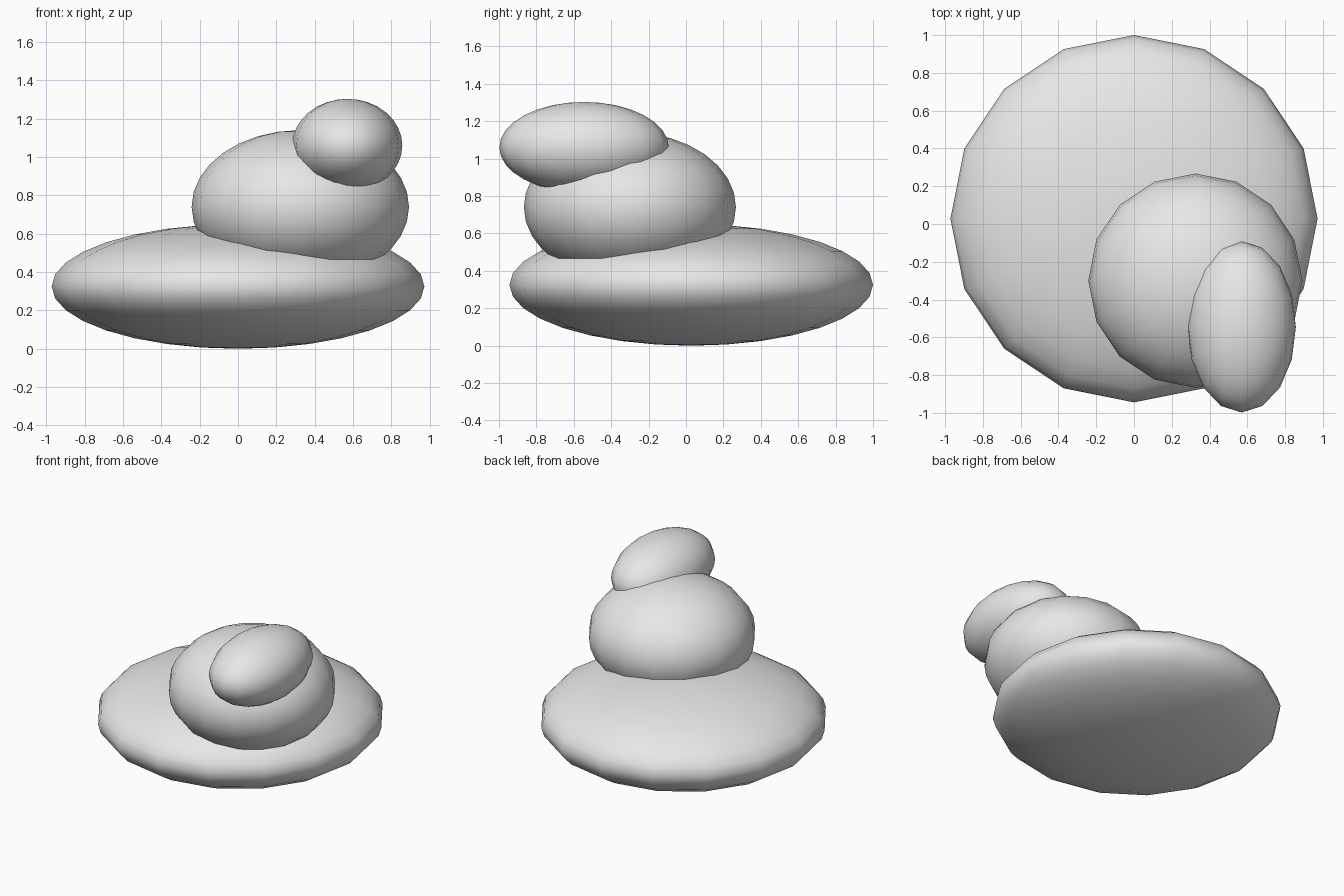
import bpy

cube = bpy.data.objects.get("Cube")
if cube:
    bpy.data.objects.remove(cube, do_unlink=True)

# One plain grey stone material
GREY = (0.8, 0.8, 0.8, 1.0)
stone = bpy.data.materials.new("stone_grey")
stone.use_nodes = True
stone.diffuse_color = GREY
stone.node_tree.nodes["Principled BSDF"].inputs["Base Color"].default_value = GREY


def add_stone(name, centre, radii):
    """Smooth flattened sphere with the given half sizes."""
    bpy.ops.mesh.primitive_uv_sphere_add(segments=16, ring_count=16, radius=1, location=centre)
    obj = bpy.context.object
    obj.name = name
    obj.scale = radii
    bpy.ops.object.transform_apply(location=False, rotation=False, scale=True)
    bpy.ops.object.shade_smooth()
    obj.data.materials.append(stone)
    return obj


# Stack of three stones, each leaning further to the front left
add_stone("bottom_stone", (0, 0.028, 0.325), (0.972, 0.972, 0.325))
add_stone("middle_stone", (0.325, -0.30, 0.74), (0.567, 0.567, 0.40))
add_stone("top_stone", (0.57, -0.545, 1.06), (0.287, 0.453, 0.243))
